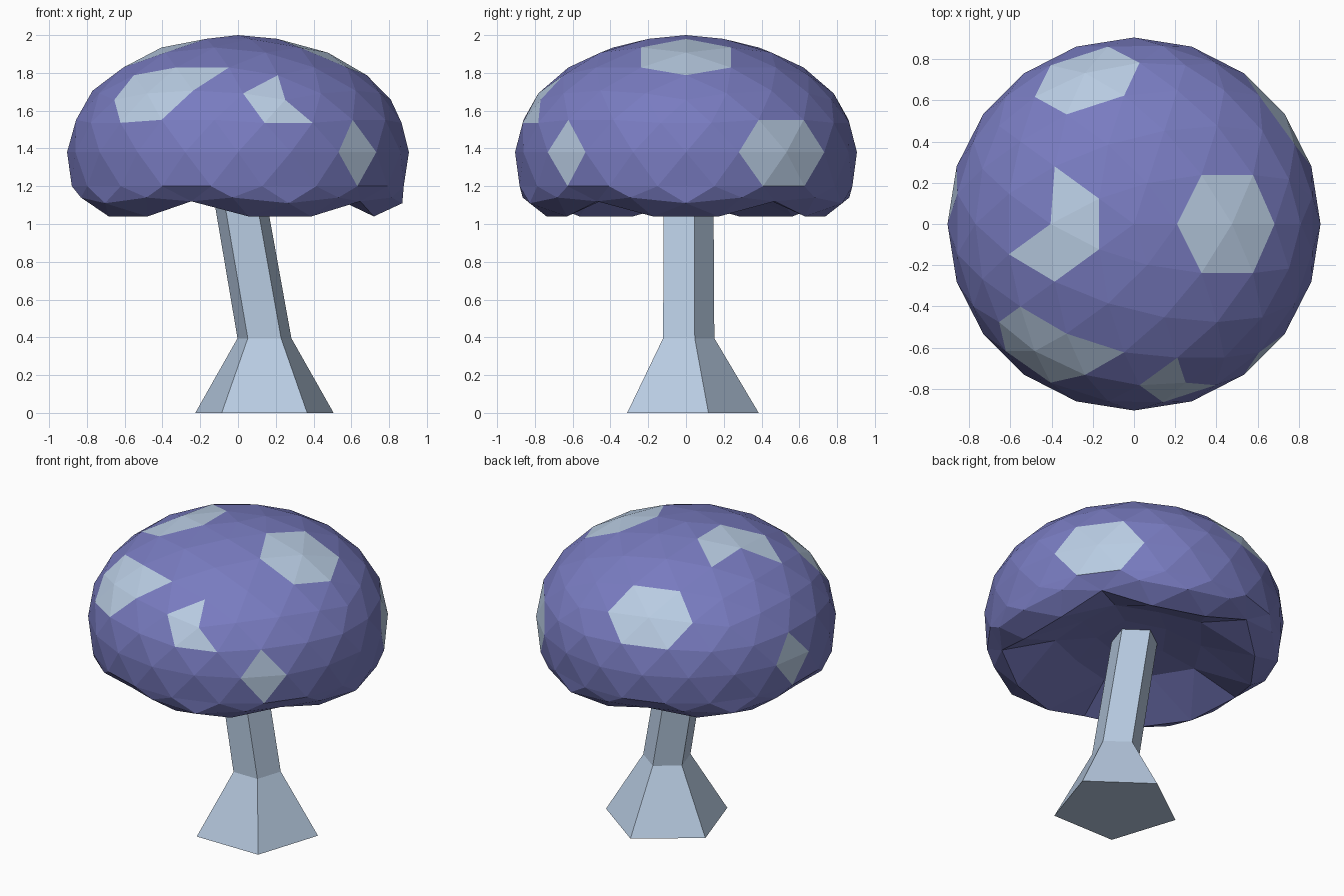
import bpy, bmesh, math
from mathutils import Vector

if "Cube" in bpy.data.objects:
    bpy.data.objects.remove(bpy.data.objects["Cube"])


def material(name, rgb):
    m = bpy.data.materials.new(name)
    m.diffuse_color = (*rgb, 1)
    m.use_nodes = True
    m.node_tree.nodes["Principled BSDF"].inputs["Base Color"].default_value = m.diffuse_color
    return m


def finish(name, bm, mats):
    mesh = bpy.data.meshes.new(name)
    bm.to_mesh(mesh)
    bm.free()
    obj = bpy.data.objects.new(name, mesh)
    bpy.context.collection.objects.link(obj)
    for m in mats:
        mesh.materials.append(m)
    return obj


purple = material("cap_purple", (0.19, 0.20, 0.53))
pale = material("pale_blue", (0.48, 0.60, 0.76))

# Cap: a faceted sphere, flattened, with its underside reshaped
# into a five-lobed rim and a shallow hollow
R, MID, HIGH = 0.905, 1.38, 0.62
CORNER = (0.80, 1.12)


def cap_point(co):
    r, z = math.hypot(co.x, co.y), co.z
    a = math.atan2(co.y, co.x)
    d = abs((math.degrees(a) + 36) % 72 - 36)   # 0 at a lobe, 36 between lobes
    pr, pz = r * R, MID + z * HIGH
    if z > 0.94:
        pr *= 0.92
    elif z > -0.1:
        pass
    elif z > -0.4:                              # lower wall
        pr, pz = 0.89, 1.20
    elif z > -0.6:                              # rim edge
        pr, pz = (0.87, 1.11) if d < 6 else (0.865, 1.14) if d < 30 else CORNER
    elif z > -0.79:                             # lip of the opening
        pr, pz = CORNER if d > 30 else (0.74, 1.04)
    elif z > -0.93:                             # hollow
        pz = 1.20
    else:
        pz = 1.23
    return Vector((pr * math.cos(a), pr * math.sin(a), pz))


bm = bmesh.new()
bmesh.ops.create_icosphere(bm, subdivisions=3, radius=1)
for v in bm.verts:
    v.co = cap_point(v.co)
bmesh.ops.remove_doubles(bm, verts=bm.verts, dist=0.001)
bmesh.ops.recalc_face_normals(bm, faces=bm.faces)

# Pale patches: whole rings of faces around a vertex, then single faces
rings = [(0.47, 0, 1.91), (0.73, 0.53, 1.38), (-0.24, 0.73, 1.71), (-0.46, -0.62, 1.70)]
singles = [
    (-0.20, -0.60, 1.79),
    (0.15, -0.72, 1.72), (0.13, -0.79, 1.64), (0.24, -0.80, 1.59),
    (0.62, -0.62, 1.44), (0.62, -0.62, 1.32),
    (-0.86, 0.135, 1.44), (-0.86, 0.135, 1.32),
    (-0.33, 0.14, 1.91), (-0.27, 0, 1.95), (-0.33, -0.14, 1.91), (-0.47, -0.14, 1.87),
]
for p in rings:
    near = min(bm.verts, key=lambda v: (v.co - Vector(p)).length)
    for f in near.link_faces:
        f.material_index = 1
for p in singles:
    near = min(bm.faces, key=lambda f: (f.calc_center_median() - Vector(p)).length)
    near.material_index = 1
finish("mushroom_cap", bm, [purple, pale])

# Stem: five-sided, flared foot, leaning towards -x; (centre x, radius, z)
bm = bmesh.new()
loops = []
for cx, r, z in [(0.14, 0.385, 0), (0.14, 0.15, 0.395), (-0.008, 0.145, 1.24)]:
    loops.append([bm.verts.new((cx + r * math.cos(math.radians(90 + 72 * i)),
                                r * math.sin(math.radians(90 + 72 * i)), z))
                  for i in range(5)])
for lo, hi in zip(loops, loops[1:]):
    for i in range(5):
        j = (i + 1) % 5
        bm.faces.new((lo[i], lo[j], hi[j], hi[i]))
bm.faces.new(loops[0][::-1])
bm.faces.new(loops[-1])
finish("mushroom_stem", bm, [pale])
